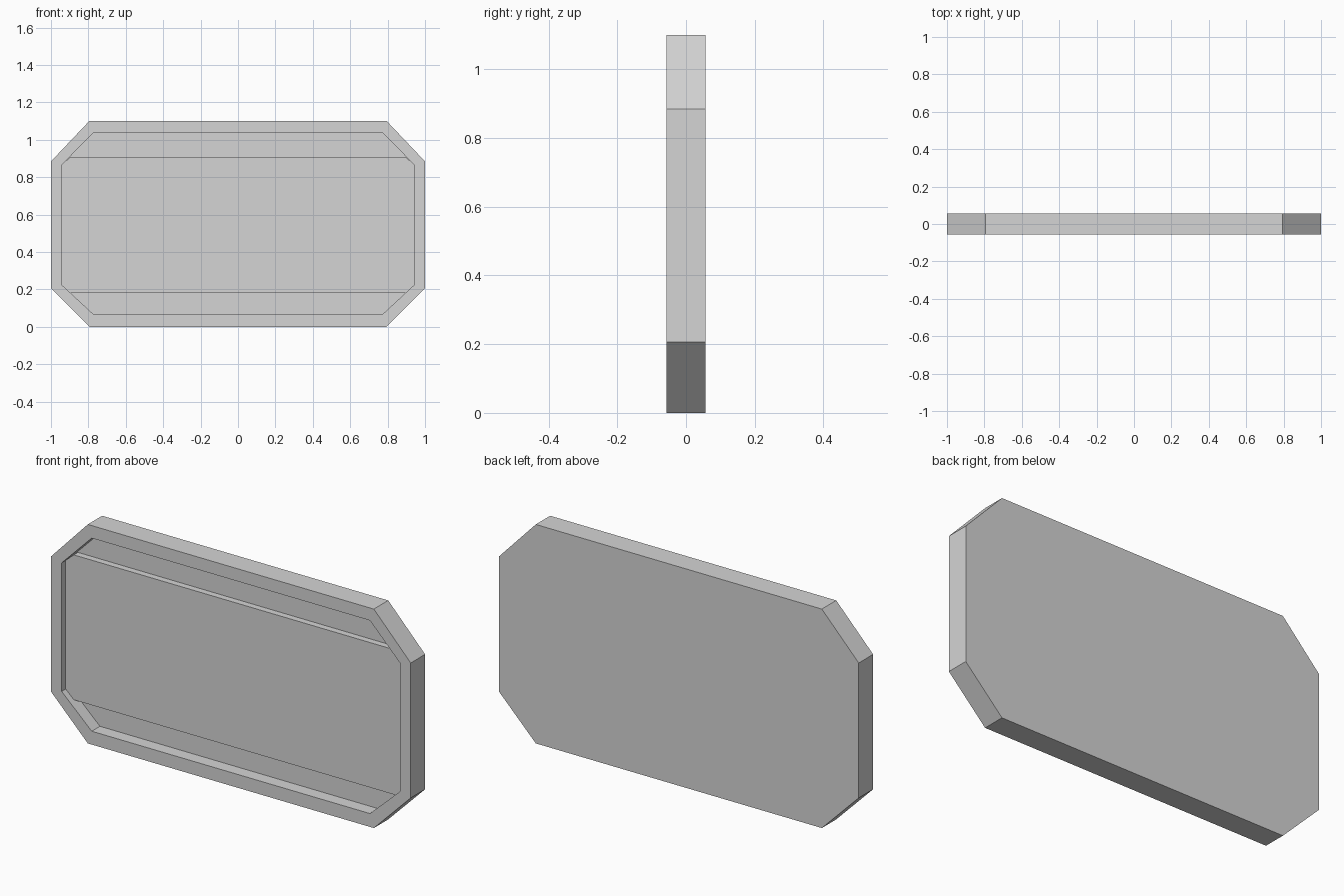
import bpy
import bmesh

cube = bpy.data.objects.get("Cube")
if cube:
    bpy.data.objects.remove(cube, do_unlink=True)

HEIGHT = 1.1
FRONT, BACK = -0.057, 0.057
FLOOR = 0.008          # floor of the deep channels
PANEL = -0.025         # face of the raised centre panel

grey = bpy.data.materials.new("light_grey")
grey.use_nodes = True
colour = (0.66, 0.66, 0.66, 1)
grey.diffuse_color = colour
grey.node_tree.nodes["Principled BSDF"].inputs["Base Color"].default_value = colour


def octagon(half_width, flat, bottom, low, high, top):
    """Corner-cut rectangle, mirrored left and right."""
    side = [(flat, bottom), (half_width, low), (half_width, high), (flat, top)]
    return side + [(-x, z) for x, z in reversed(side)]


def add_ring(bm, outline, y):
    return [bm.verts.new((x, y, z)) for x, z in outline]


def bridge(bm, a, b):
    for i in range(len(a)):
        j = (i + 1) % len(a)
        bm.faces.new((a[i], a[j], b[j], b[i]))


def finish(bm, name):
    bmesh.ops.recalc_face_normals(bm, faces=bm.faces)
    mesh = bpy.data.meshes.new(name)
    bm.to_mesh(mesh)
    bm.free()
    mesh.materials.append(grey)
    obj = bpy.data.objects.new(name, mesh)
    bpy.context.collection.objects.link(obj)


def loft(name, rings):
    """Closed solid through a list of (outline, y) rings."""
    bm = bmesh.new()
    loops = [add_ring(bm, outline, y) for outline, y in rings]
    for a, b in zip(loops, loops[1:]):
        bridge(bm, a, b)
    bm.faces.new(loops[0])
    bm.faces.new(loops[-1])
    finish(bm, name)


outer = octagon(1.0, 0.795, 0, 0.206, 0.884, HEIGHT)
inner = octagon(0.94, 0.773, 0.067, 0.222, 0.868, 1.037)
centre = octagon(0.94, 0.896, 0.18, 0.222, 0.868, 0.908)

# Tray with a recessed front
loft("tray_frame", [(outer, BACK), (outer, FRONT), (inner, FRONT), (inner, FLOOR)])

# Raised panel between the upper and lower channels
loft("centre_panel", [(centre, FLOOR), (centre, PANEL)])
